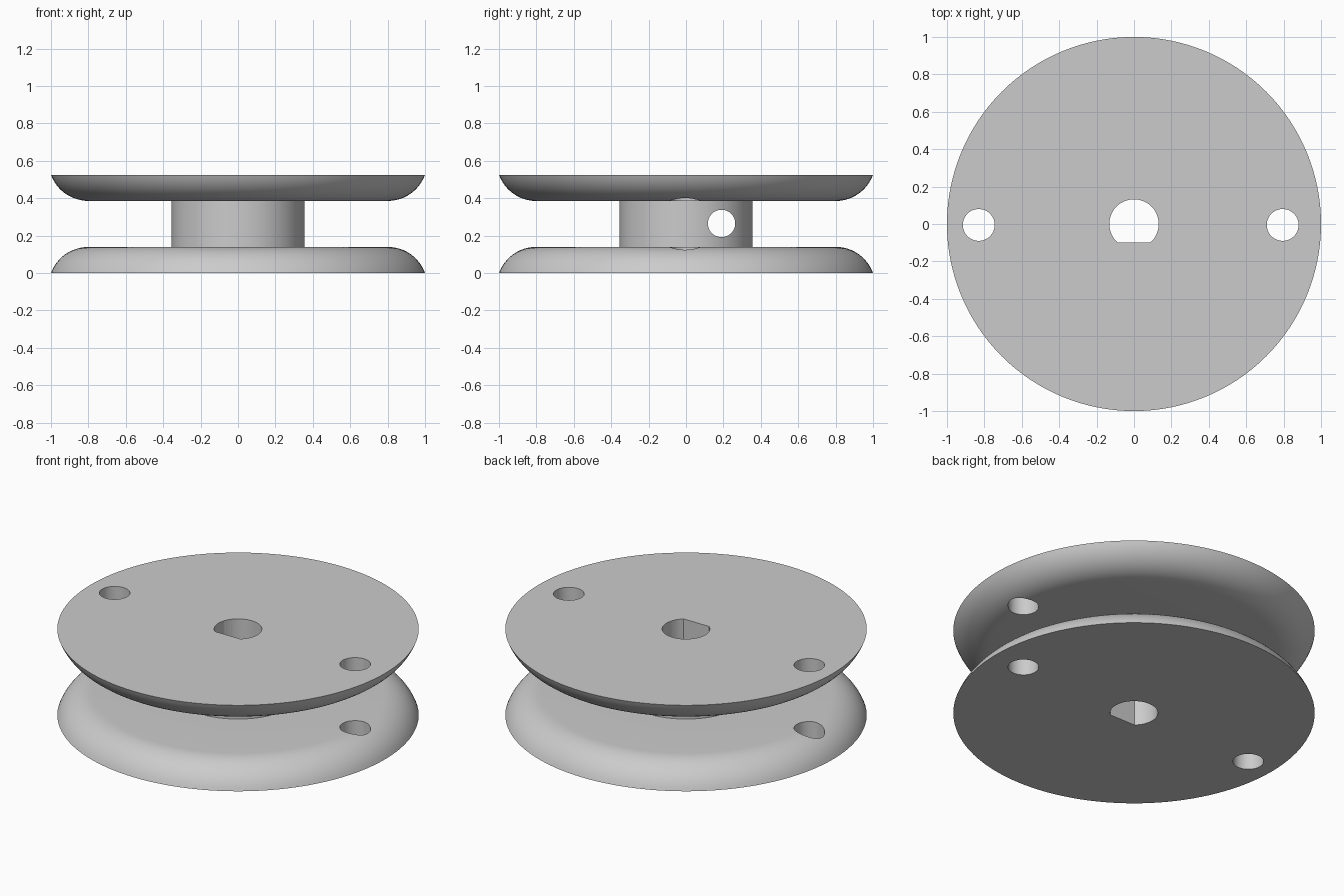
import bpy
import bmesh
from math import asin, sin, cos, pi, sqrt
from mathutils import Matrix

cube = bpy.data.objects.get("Cube")
if cube:
    bpy.data.objects.remove(cube, do_unlink=True)

HEIGHT, FLANGE, HUB_R, RIM_FLAT = 0.525, 0.14, 0.355, 0.80
SEGMENTS = 128

grey = bpy.data.materials.new("light grey")
grey.use_nodes = True
colour = (0.6, 0.6, 0.6, 1)
grey.diffuse_color = colour
grey.node_tree.nodes["Principled BSDF"].inputs["Base Color"].default_value = colour


def make_object(name, bm):
    bmesh.ops.recalc_face_normals(bm, faces=bm.faces)
    mesh = bpy.data.meshes.new(name)
    bm.to_mesh(mesh)
    bm.free()
    obj = bpy.data.objects.new(name, mesh)
    bpy.context.collection.objects.link(obj)
    mesh.materials.append(grey)
    return obj


def cylinder(name, radius, depth, location, axis="Z"):
    bm = bmesh.new()
    turn = Matrix.Rotation(pi / 2, 4, "Y") if axis == "X" else Matrix()
    bmesh.ops.create_cone(bm, cap_ends=True, segments=64, radius1=radius, radius2=radius,
                          depth=depth, matrix=Matrix.Translation(location) @ turn)
    return make_object(name, bm)


# Rounded inner edge of the lower flange, from the flat out to the rim
run = 1 - RIM_FLAT
arc_r = (run ** 2 + FLANGE ** 2) / (2 * FLANGE)
sweep = asin(run / arc_r)
arc = [(RIM_FLAT + arc_r * sin(sweep * i / 12), FLANGE - arc_r + arc_r * cos(sweep * i / 12))
       for i in range(13)]
lower = [(0, 0)] + arc[::-1] + [(HUB_R, FLANGE)]
profile = lower + [(r, HEIGHT - z) for r, z in reversed(lower)]

# Spool body: both flanges and the hub turned from one profile
bm = bmesh.new()
verts = [bm.verts.new((r, 0, z)) for r, z in profile]
edges = [bm.edges.new(pair) for pair in zip(verts, verts[1:])]
bmesh.ops.spin(bm, geom=verts + edges, cent=(0, 0, 0), axis=(0, 0, 1),
               angle=2 * pi, steps=SEGMENTS)
bmesh.ops.remove_doubles(bm, verts=bm.verts, dist=1e-5)
spool = make_object("spool", bm)

# D-shaped shaft cutter: a cylinder sliced by a flat
shaft = cylinder("shaft_cutter", 0.132, 1, (0, 0, HEIGHT / 2))
bm = bmesh.new()
bm.from_mesh(shaft.data)
cut = bmesh.ops.bisect_plane(bm, geom=bm.verts[:] + bm.edges[:] + bm.faces[:],
                             plane_co=(0, -0.1, 0), plane_no=(0, -1, 0), clear_outer=True)
bmesh.ops.holes_fill(bm, edges=[e for e in cut["geom_cut"] if isinstance(e, bmesh.types.BMEdge)])
bmesh.ops.recalc_face_normals(bm, faces=bm.faces)
bm.to_mesh(shaft.data)
bm.free()

# Flange holes and the cross hole drilled through the hub
cutters = [
    shaft,
    cylinder("right_hole_cutter", 0.085, 1, (-0.83, -0.005, HEIGHT / 2)),
    cylinder("left_hole_cutter", 0.085, 1, (0.795, -0.005, HEIGHT / 2)),
    cylinder("cross_hole_cutter", 0.073, 1, (0, 0.19, 0.265), "X"),
]
for cutter in cutters:
    mod = spool.modifiers.new(cutter.name, "BOOLEAN")
    mod.operation = "DIFFERENCE"
    mod.solver = "EXACT"
    mod.object = cutter

# Apply the cuts, drop the cutters, and shade
bpy.ops.object.select_all(action="DESELECT")
spool.select_set(True)
bpy.context.view_layer.objects.active = spool
for cutter in cutters:
    bpy.ops.object.modifier_apply(modifier=cutter.name)
    bpy.data.objects.remove(cutter, do_unlink=True)
bpy.ops.object.shade_smooth_by_angle(angle=pi / 6)
